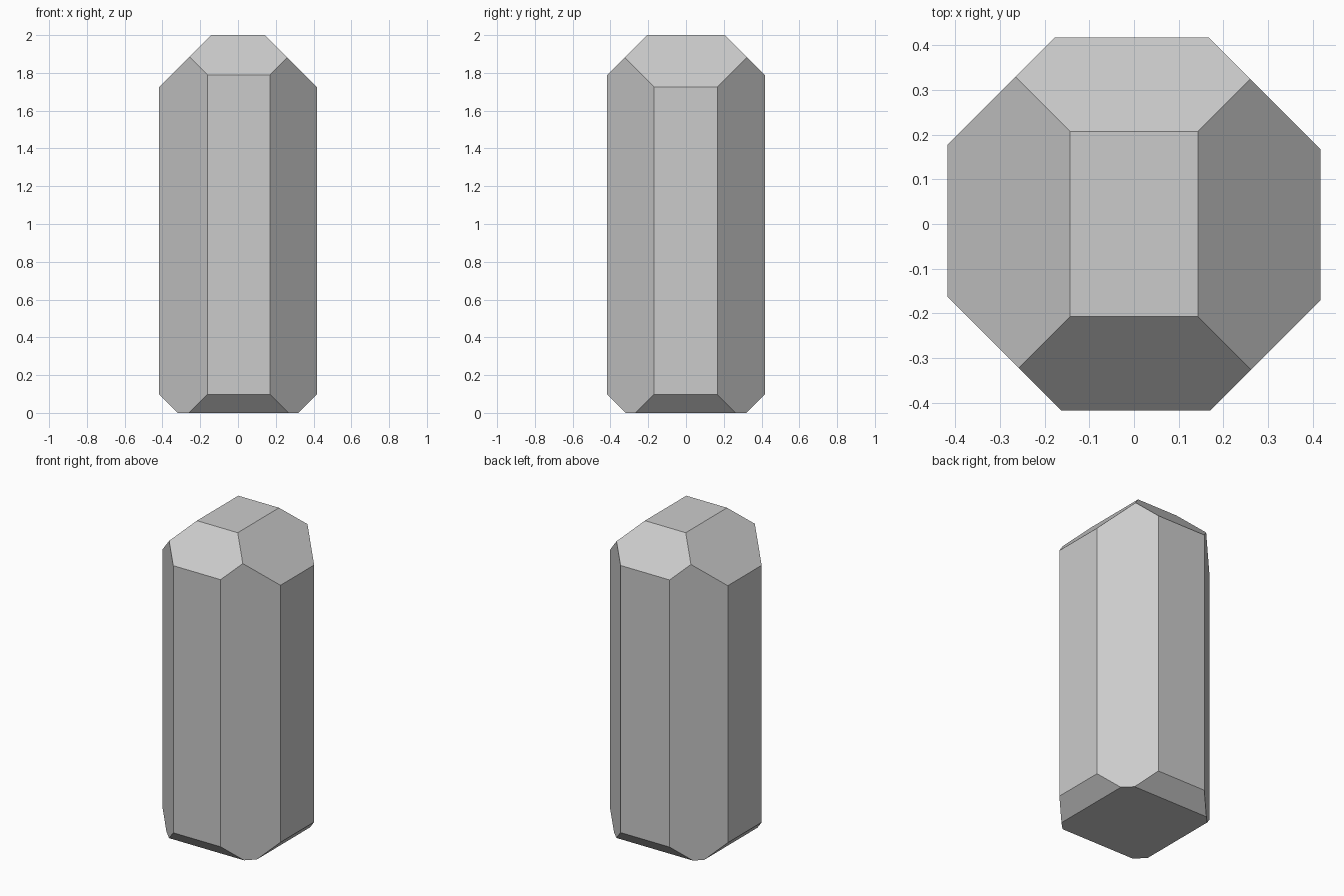
import bpy, bmesh
from mathutils import Vector

if "Cube" in bpy.data.objects:
    bpy.data.objects.remove(bpy.data.objects["Cube"])

HALF, HEIGHT = 0.417, 2.0


def cut(bm, normal, dist):
    """Slice off everything where normal . p > dist and cap the opening."""
    n = Vector(normal)
    res = bmesh.ops.bisect_plane(
        bm, geom=bm.verts[:] + bm.edges[:] + bm.faces[:], dist=1e-5,
        plane_co=n * (dist / n.length_squared), plane_no=n.normalized(),
        clear_outer=True)
    edges = [e for e in res["geom_cut"] if isinstance(e, bmesh.types.BMEdge)]
    bmesh.ops.contextual_create(bm, geom=edges)


# Square column
bm = bmesh.new()
bmesh.ops.create_cube(bm, size=1.0)
for v in bm.verts:
    v.co = (v.co.x * 2 * HALF, v.co.y * 2 * HALF, (v.co.z + 0.5) * HEIGHT)

# Slightly uneven corner facets
for sx, sy, d in ((1, 1, 0.584), (-1, 1, 0.594), (1, -1, 0.587), (-1, -1, 0.579)):
    cut(bm, (sx, sy, 0), d)

# Sloped crown facets and small foot chamfers
for s in (-1, 1):
    cut(bm, (s, 0, 1), HEIGHT + 0.143)
    cut(bm, (0, s, 1), HEIGHT + 0.207)
    cut(bm, (s, 0, -1), 0.32)
    cut(bm, (0, s, -1), 0.32)

bmesh.ops.recalc_face_normals(bm, faces=bm.faces[:])
mesh = bpy.data.meshes.new("crystal_column")
bm.to_mesh(mesh)
bm.free()
bpy.context.collection.objects.link(bpy.data.objects.new("crystal_column", mesh))
